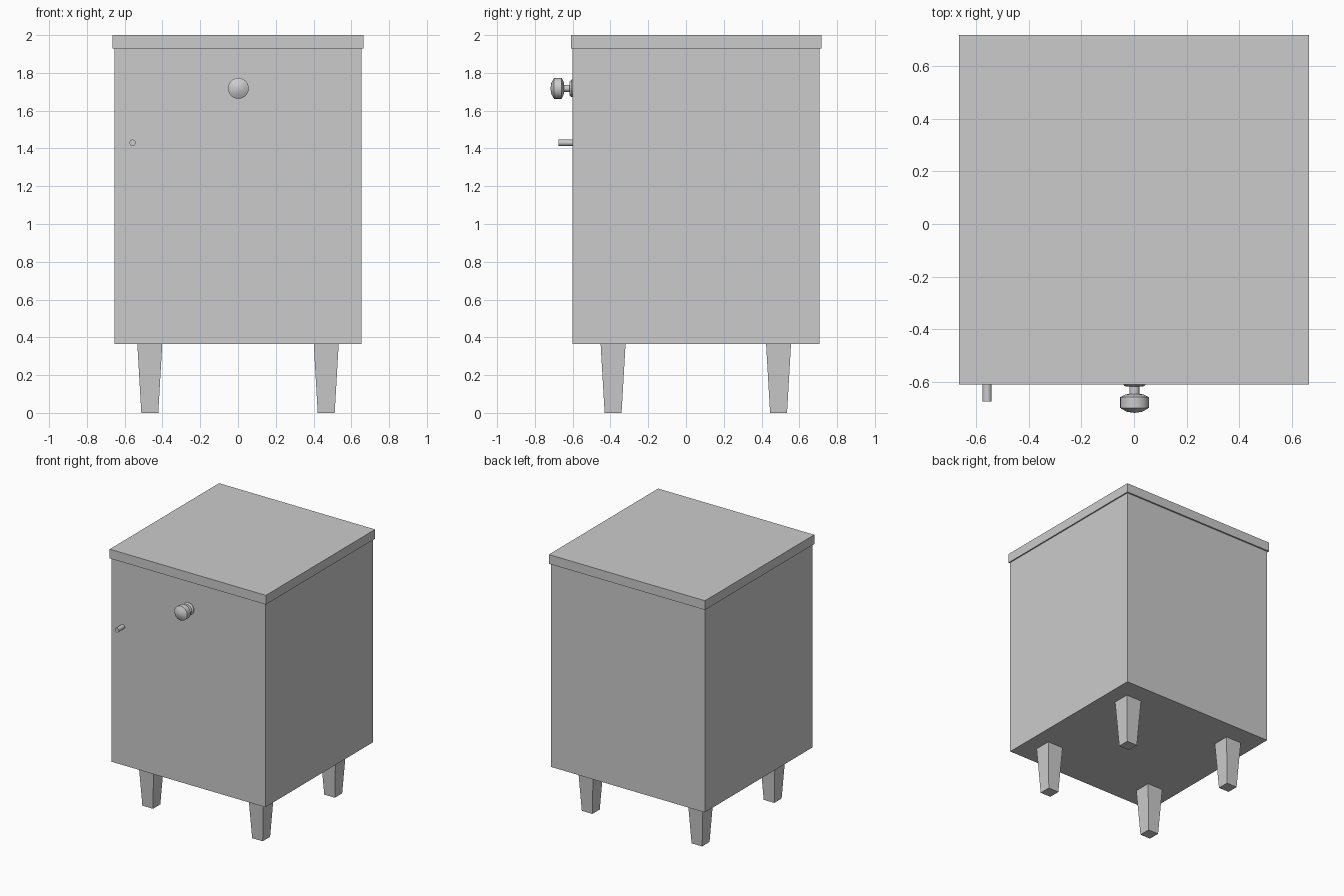
import bpy, bmesh, math
from mathutils import Matrix, Vector

if "Cube" in bpy.data.objects:
    bpy.data.objects.remove(bpy.data.objects["Cube"])


def new_object(name, bm):
    bmesh.ops.recalc_face_normals(bm, faces=bm.faces)
    mesh = bpy.data.meshes.new(name)
    bm.to_mesh(mesh)
    bm.free()
    obj = bpy.data.objects.new(name, mesh)
    bpy.context.collection.objects.link(obj)
    return obj


def tapered_box(name, cx, cy, z0, z1, size, taper=1.0):
    """Square-section box; taper scales the bottom face."""
    bm = bmesh.new()
    bmesh.ops.create_cube(bm, size=1)
    for v in bm.verts:
        s = size * (taper if v.co.z < 0 else 1)
        v.co = Vector((cx + v.co.x * s, cy + v.co.y * s, z0 if v.co.z < 0 else z1))
    return new_object(name, bm)


def lathe_y(name, x, z, profile, sides=24):
    """Turn (y, radius) points round a front-to-back axis and cap the ends."""
    bm = bmesh.new()
    rings = []
    for y, r in profile:
        angles = [math.tau * i / sides for i in range(sides)]
        rings.append([bm.verts.new((x + r * math.cos(a), y, z + r * math.sin(a)))
                      for a in angles])
    for a, b in zip(rings, rings[1:]):
        for i in range(sides):
            j = (i + 1) % sides
            bm.faces.new((a[i], a[j], b[j], b[i]))
    bm.faces.new(rings[0])
    bm.faces.new(rings[-1])
    obj = new_object(name, bm)
    bpy.ops.object.select_all(action='DESELECT')
    obj.select_set(True)
    bpy.context.view_layer.objects.active = obj
    bpy.ops.object.shade_smooth_by_angle(angle=math.radians(25))
    return obj


MID_Y = 0.052

# Cabinet body and overhanging top
tapered_box("cabinet_body", 0, MID_Y, 0.365, 1.929, 1.308)
tapered_box("cabinet_top", 0, MID_Y + 0.002, 1.929, 2.0, 1.328)

# Four tapered legs
for side, sx in (("left", -1), ("right", 1)):
    for end, sy in (("front", -1), ("back", 1)):
        tapered_box(f"{end}_{side}_leg", sx * 0.467, MID_Y + sy * 0.438,
                    0.0, 0.365, 0.132, 0.68)

# Turned knob: flange, neck, drum head with a shallow pointed face
lathe_y("door_knob", 0.002, 1.718, [
    (-0.600, 0.046), (-0.606, 0.046), (-0.616, 0.036), (-0.618, 0.019),
    (-0.645, 0.019), (-0.648, 0.035), (-0.658, 0.055), (-0.698, 0.055),
    (-0.713, 0.030), (-0.717, 0.004)])

# Small key pin
lathe_y("key_pin", -0.558, 1.43, [(-0.600, 0.017), (-0.675, 0.017)], 16)
